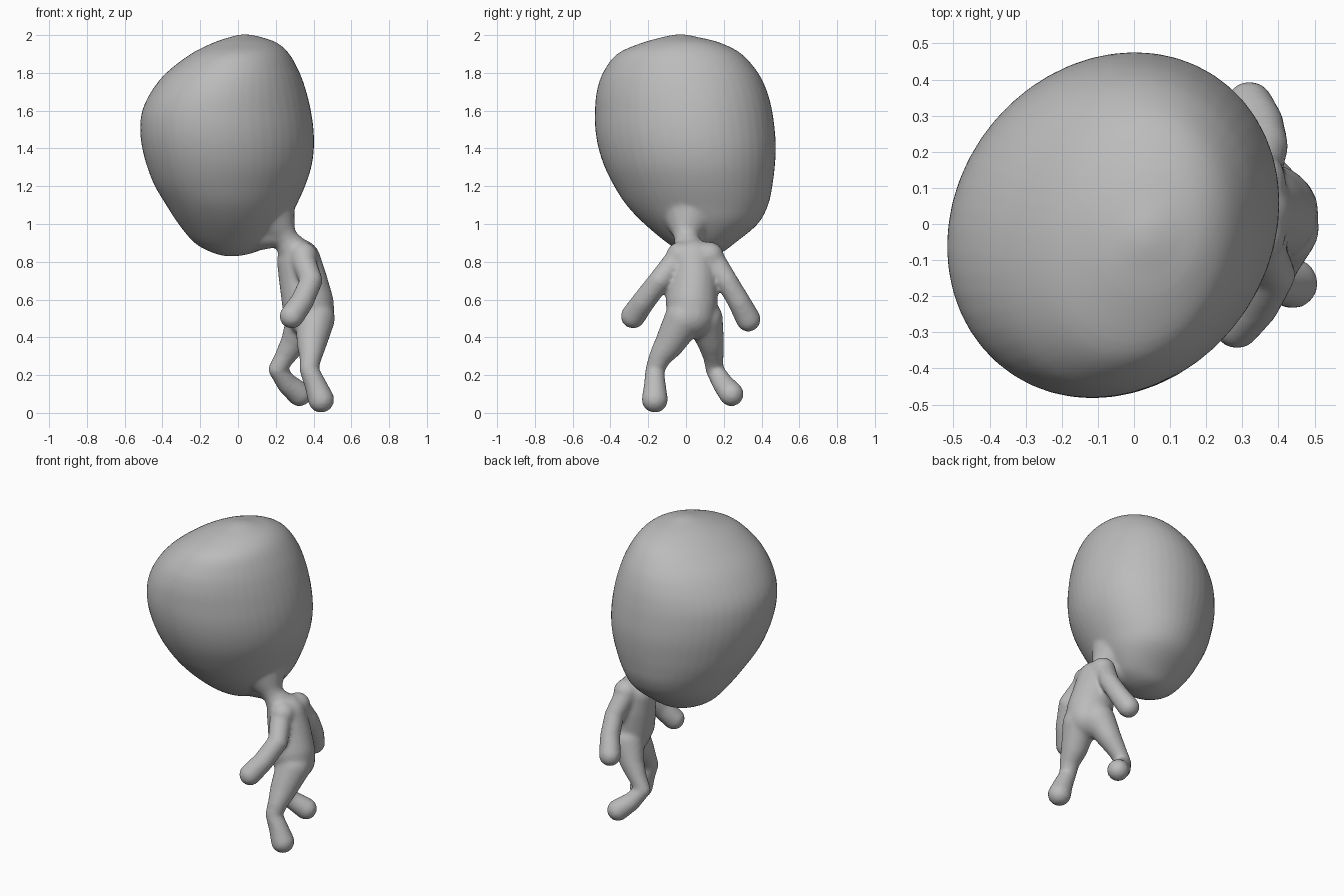
import bpy, bmesh, math

cube = bpy.data.objects.get("Cube")
if cube:
    bpy.data.objects.remove(cube, do_unlink=True)

skin = bpy.data.materials.new("plain grey")
skin.use_nodes = True
GREY = (0.5, 0.5, 0.5, 1)
skin.diffuse_color = GREY
skin.node_tree.nodes["Principled BSDF"].inputs["Base Color"].default_value = GREY

SEGMENTS = 48
SKEW = 0.12  # slants the head's rings along one diagonal
bm = bmesh.new()


def add_limb(joints):
    """Chain of tapered capsules through (x, y, z, radius) joints."""
    for pair in zip(joints, joints[1:]):
        part = bmesh.new()
        for x, y, z, radius in pair:
            ball = bmesh.ops.create_icosphere(part, subdivisions=3, radius=radius)
            bmesh.ops.translate(part, verts=ball["verts"], vec=(x, y, z))
        points = [v.co.copy() for v in part.verts]
        part.free()
        hull = [bm.verts.new(p) for p in points]
        bmesh.ops.convex_hull(bm, input=hull)
        bmesh.ops.delete(bm, geom=[v for v in hull if v.is_valid and not v.link_faces],
                         context='VERTS')


def catmull(a, b, c, d, t):
    return [0.5 * (2 * q + (r - p) * t + (2 * p - 5 * q + 4 * r - s) * t * t
                   + (3 * q - p - 3 * r + s) * t ** 3) for p, q, r, s in zip(a, b, c, d)]


def add_loft(rings, steps=4):
    """Closed loft through elliptical rings (z, x min, x max, y min, y max)."""
    padded = [rings[0]] + rings + [rings[-1]]
    fine = [catmull(*padded[i:i + 4], s / steps)
            for i in range(len(rings) - 1) for s in range(steps)] + [rings[-1]]
    loops = []
    for z, x0, x1, y0, y1 in fine:
        loops.append([bm.verts.new(((x0 + x1) / 2 + (x1 - x0) / 2 * math.cos(a - SKEW),
                                    (y0 + y1) / 2 + (y1 - y0) / 2 * math.sin(a), z))
                      for a in (math.tau * k / SEGMENTS for k in range(SEGMENTS))])
    for low, high in zip(loops, loops[1:]):
        for k in range(SEGMENTS):
            n = (k + 1) % SEGMENTS
            bm.faces.new((low[k], low[n], high[n], high[k]))
    bm.faces.new(loops[0][::-1])
    bm.faces.new(loops[-1])


# Big lopsided head
add_loft([
    (0.83, -0.07, 0.0, 0.05, 0.11),
    (0.85, -0.14, 0.09, -0.02, 0.19),
    (0.9, -0.23, 0.18, -0.1, 0.26),
    (1.0, -0.315, 0.26, -0.22, 0.38),
    (1.1, -0.38, 0.31, -0.315, 0.435),
    (1.2, -0.44, 0.355, -0.38, 0.457),
    (1.3, -0.48, 0.388, -0.43, 0.47),
    (1.4, -0.507, 0.402, -0.463, 0.476),
    (1.5, -0.518, 0.4, -0.48, 0.47),
    (1.6, -0.507, 0.386, -0.482, 0.456),
    (1.7, -0.46, 0.362, -0.473, 0.43),
    (1.8, -0.38, 0.327, -0.44, 0.382),
    (1.9, -0.25, 0.272, -0.365, 0.295),
    (1.96, -0.13, 0.205, -0.23, 0.18),
    (1.99, -0.04, 0.12, -0.12, 0.06),
    (2.003, 0.01, 0.06, -0.06, 0.0),
])

# Neck, flaring up into the head and along its underside
add_limb([(0.12, 0.035, 1.1, 0.18), (0.225, 0.0, 0.97, 0.075),
          (0.258, 0.0, 0.92, 0.06), (0.31, 0.03, 0.83, 0.095)])
add_limb([(0.03, 0.06, 0.99, 0.145), (0.225, 0.005, 0.95, 0.068)])

# Torso and shoulders
add_limb([(0.322, 0.04, 0.805, 0.117), (0.345, 0.04, 0.7, 0.128),
          (0.37, 0.03, 0.58, 0.138), (0.385, 0.03, 0.52, 0.127)])
add_limb([(0.345, -0.03, 0.83, 0.076), (0.345, 0.125, 0.83, 0.076)])

# Arms, bent at the elbow
add_limb([(0.34, -0.04, 0.82, 0.066), (0.388, -0.14, 0.7, 0.06),
          (0.34, -0.225, 0.59, 0.062), (0.285, -0.28, 0.512, 0.066)])
add_limb([(0.34, 0.135, 0.82, 0.066), (0.37, 0.215, 0.7, 0.058),
          (0.355, 0.28, 0.59, 0.06), (0.32, 0.33, 0.495, 0.066)])

# Legs and feet
add_limb([(0.41, -0.01, 0.5, 0.104), (0.39, -0.085, 0.37, 0.08),
          (0.385, -0.135, 0.3, 0.06), (0.375, -0.165, 0.23, 0.05),
          (0.41, -0.165, 0.15, 0.058), (0.44, -0.165, 0.07, 0.07)])
add_limb([(0.355, 0.095, 0.5, 0.1), (0.3, 0.13, 0.38, 0.072),
          (0.25, 0.145, 0.3, 0.055), (0.207, 0.15, 0.23, 0.047),
          (0.26, 0.195, 0.155, 0.056), (0.325, 0.24, 0.1, 0.066)])

bmesh.ops.recalc_face_normals(bm, faces=bm.faces[:])
mesh = bpy.data.meshes.new("big_headed_figure")
bm.to_mesh(mesh)
bm.free()
figure = bpy.data.objects.new("big_headed_figure", mesh)
bpy.context.collection.objects.link(figure)
mesh.materials.append(skin)

# Fuse the parts into one soft skin
fuse = figure.modifiers.new("fuse", 'REMESH')
fuse.mode = 'VOXEL'
fuse.voxel_size = 0.012
fuse.use_smooth_shade = True
soften = figure.modifiers.new("soften", 'SMOOTH')
soften.factor = 0.5
soften.iterations = 8
